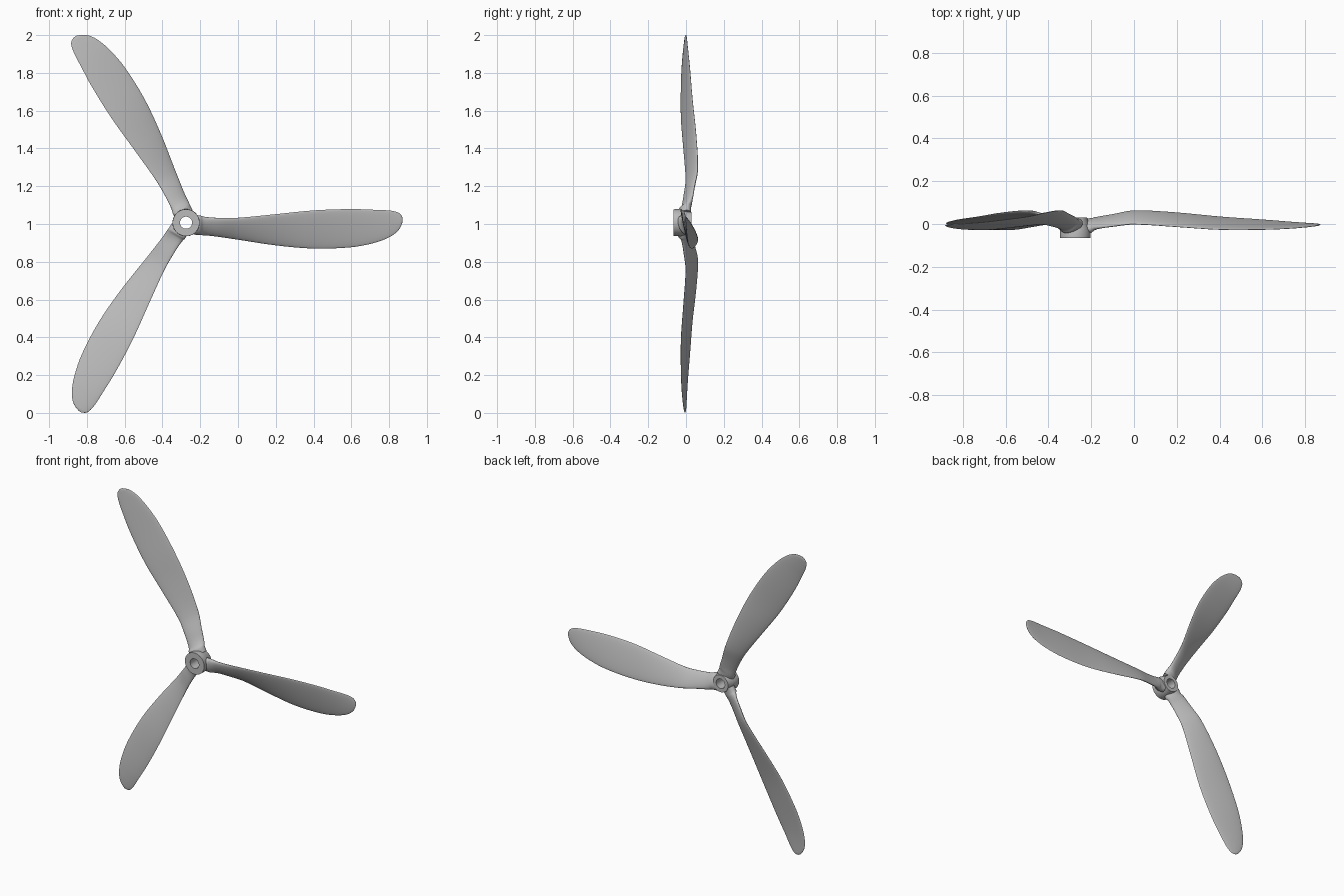
import bpy, bmesh, math
from mathutils import Matrix, Vector

cube = bpy.data.objects.get("Cube")
if cube:
    bpy.data.objects.remove(cube, do_unlink=True)

HUB = Vector((-0.275, 0, 1.007))

grey = bpy.data.materials.new("plain grey")
grey.use_nodes = True
colour = (0.5, 0.5, 0.5, 1)
grey.diffuse_color = colour
grey.node_tree.nodes["Principled BSDF"].inputs["Base Color"].default_value = colour


def finish(name, bm, angle):
    bmesh.ops.recalc_face_normals(bm, faces=bm.faces[:])
    mesh = bpy.data.meshes.new(name)
    bm.to_mesh(mesh)
    bm.free()
    obj = bpy.data.objects.new(name, mesh)
    bpy.context.collection.objects.link(obj)
    mesh.materials.append(grey)
    bpy.ops.object.select_all(action='DESELECT')
    obj.select_set(True)
    bpy.context.view_layer.objects.active = obj
    bpy.ops.object.shade_smooth_by_angle(angle=math.radians(angle))
    return obj


def loft(bm, rings, closed=False):
    pairs = zip(rings, rings[1:] + rings[:1]) if closed else zip(rings, rings[1:])
    for a, b in pairs:
        n = len(a)
        for i in range(n):
            j = (i + 1) % n
            bm.faces.new((a[i], a[j], b[j], b[i]))


# Blade stations: radius, upper edge z, lower edge z, upper edge y, lower edge y, half thickness
STATIONS = [
    (.04, .036, -.062, -.030, .012, .030),
    (.075, .036, -.064, -.028, .014, .030),
    (.09, .032, -.066, -.020, .022, .024),
    (.12, .028, -.068, -.016, .032, .018),
    (.175, .025, -.075, -.010, .043, .015),
    (.275, .026, -.09, -.001, .062, .012),
    (.475, .045, -.12, -.013, .053, .010),
    (.675, .065, -.137, -.026, .034, .009),
    (.875, .072, -.13, -.026, .020, .008),
    (1.0, .068, -.106, -.021, .010, .007),
    (1.08, .064, -.075, -.014, .004, .006),
    (1.12, .055, -.045, -.009, .001, .005),
    (1.137, .043, -.02, -.006, -.001, .004),
    (1.147, .024, .006, -.004, -.002, .001),
]


def smooth_stations(rows, steps):
    """Cubic interpolation of every column along the radius."""
    rows = [Vector(r) for r in rows]
    slopes = []
    for i in range(len(rows)):
        a, b = rows[max(i - 1, 0)], rows[min(i + 1, len(rows) - 1)]
        slopes.append((b - a) / (b[0] - a[0]))
    out = []
    for i in range(len(rows) - 1):
        p, q = rows[i], rows[i + 1]
        d = q[0] - p[0]
        for k in range(steps):
            t = k / steps
            h = t * t * (3 - 2 * t)
            row = (p * (1 - h) + q * h + slopes[i] * (d * t * (1 - t) ** 2)
                   - slopes[i + 1] * (d * t * t * (1 - t)))
            row[0] = p[0] + d * t
            out.append(row)
    return out + [rows[-1]]


def build_blade(name, turn):
    bm = bmesh.new()
    rings = []
    for r, zt, zb, yt, yb, half in smooth_stations(STATIONS, 4):
        top, low = Vector((r, yt, zt)), Vector((r, yb, zb))
        mid, chord = (top + low) / 2, (top - low) / 2
        normal = Vector((0, chord.z, -chord.y)).normalized()
        ring = []
        for i in range(32):
            a = math.tau * i / 32
            ring.append(bm.verts.new(mid + chord * math.cos(a) + normal * half * math.sin(a)))
        rings.append(ring)
    loft(bm, rings)
    bm.faces.new(rings[0])
    bm.faces.new(rings[-1])
    bm.transform(Matrix.Translation(HUB) @ Matrix.Rotation(-turn, 4, 'Y'))
    finish(name, bm, 60)


for index, name in enumerate(("side_blade", "upper_blade", "lower_blade")):
    build_blade(name, index * math.tau / 3)

# Hub: a bored sleeve, narrowing toward the back
bm = bmesh.new()
rings = []
for radius, y in ((.032, -.065), (.071, -.065), (.072, -.03), (.064, -.005), (.056, .03), (.032, .03)):
    ring = []
    for i in range(64):
        a = math.tau * i / 64
        ring.append(bm.verts.new(HUB + Vector((radius * math.cos(a), y, radius * math.sin(a)))))
    rings.append(ring)
loft(bm, rings, closed=True)
finish("hub", bm, 40)
